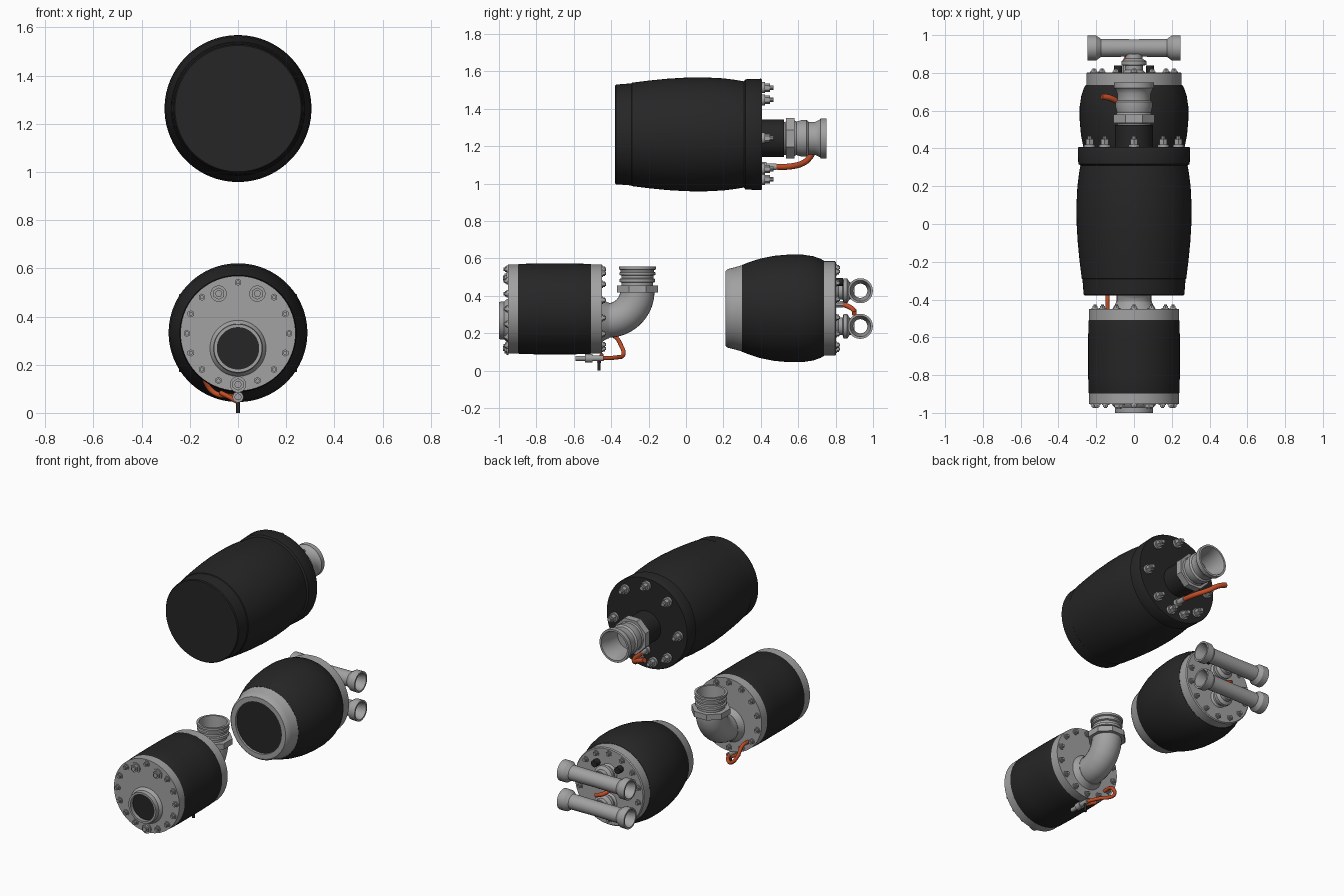
import bpy, bmesh, math
from mathutils import Vector

if "Cube" in bpy.data.objects:
    bpy.data.objects.remove(bpy.data.objects["Cube"])


def material(name, rgb):
    m = bpy.data.materials.new(name)
    m.diffuse_color = (*rgb, 1)
    m.use_nodes = True
    m.node_tree.nodes["Principled BSDF"].inputs["Base Color"].default_value = m.diffuse_color
    return m


RUBBER = material("black rubber", (0.019, 0.019, 0.019))
METAL = material("grey metal", (0.36, 0.36, 0.36))
ORANGE = material("orange hose", (0.55, 0.075, 0.02))


def finish(name, bm, mat):
    bmesh.ops.remove_doubles(bm, verts=bm.verts, dist=1e-5)
    bmesh.ops.recalc_face_normals(bm, faces=bm.faces)
    me = bpy.data.meshes.new(name)
    bm.to_mesh(me)
    bm.free()
    for p in me.polygons:
        p.use_smooth = True
    me.set_sharp_from_angle(angle=math.radians(32))
    me.materials.append(mat)
    ob = bpy.data.objects.new(name, me)
    bpy.context.collection.objects.link(ob)
    return ob


def spin(bm, profile, centre, axis="Y", segs=48):
    """Revolve (position, radius) pairs about an axis; centre holds the two other coordinates."""
    u, v = centre
    rings = []
    for t, r in profile:
        ring = []
        for i in range(segs):
            a = 2 * math.pi * (i + 0.5) / segs
            p, q = u + r * math.cos(a), v + r * math.sin(a)
            co = {"X": (t, p, q), "Y": (p, t, q), "Z": (p, q, t)}[axis]
            ring.append(bm.verts.new(co))
        rings.append(ring)
    for (a, ra), (b, rb) in zip(zip(rings, profile), zip(rings[1:], profile[1:])):
        if ra[1] == 0 and rb[1] == 0:
            continue
        for i in range(segs):
            j = (i + 1) % segs
            if ra[1] == 0:
                bm.faces.new((a[0], b[j], b[i]))
            elif rb[1] == 0:
                bm.faces.new((a[i], a[j], b[0]))
            else:
                bm.faces.new((a[i], a[j], b[j], b[i]))


def lathe(name, profile, centre, mat, axis="Y", segs=48):
    bm = bmesh.new()
    spin(bm, profile, centre, axis, segs)
    return finish(name, bm, mat)


def solid(a, b, r):
    return [(a, 0), (a, r), (b, r), (b, 0)]


def bolts(name, points, y, sign, r, length):
    """Washer, hex nut and stud at every (x, z), pointing along sign * y."""
    bm = bmesh.new()
    for p in points:
        spin(bm, solid(y - sign * 0.004, y + sign * length * 0.25, r), p, segs=16)
        spin(bm, solid(y, y + sign * length * 0.7, r * 0.75), p, segs=6)
        spin(bm, solid(y, y + sign * length, r * 0.42), p, segs=10)
    return finish(name, bm, METAL)


def ring(n, r, z, skip=(), turn=0.0):
    return [(r * math.sin(2 * math.pi * (i + turn) / n), z + r * math.cos(2 * math.pi * (i + turn) / n))
            for i in range(n) if i not in skip]


def tube(name, points, r, mat, res=6):
    """Smooth tube through the points."""
    cu = bpy.data.curves.new(name, "CURVE")
    cu.dimensions = "3D"
    cu.bevel_depth, cu.bevel_resolution, cu.use_fill_caps = r, res, True
    sp = cu.splines.new("BEZIER")
    sp.bezier_points.add(len(points) - 1)
    for bp, co in zip(sp.bezier_points, points):
        bp.co = co
        bp.handle_left_type = bp.handle_right_type = "AUTO"
    tmp = bpy.data.objects.new(name + " guide", cu)
    bpy.context.collection.objects.link(tmp)
    bpy.context.view_layer.update()
    bm = bmesh.new()
    bm.from_mesh(tmp.to_mesh())
    tmp.to_mesh_clear()
    bpy.data.objects.remove(tmp)
    return finish(name, bm, mat)


# ---- Large upper plug ----
ZA, ZP = 1.263, 1.242
lathe("large_plug_body", [(-.379, 0), (-.379, .262), (-.373, .267), (-.292, .273), (-.288, .277),
      (-.2, .288), (-.1, .298), (0, .304), (.1, .305), (.2, .3), (.27, .291), (.31, .284),
      (.317, .295), (.4, .298), (.407, .294), (.407, 0)], (0, ZA), RUBBER, segs=72)
lathe("large_plug_neck", solid(.4, .525, .1), (0, ZP), RUBBER)
lathe("large_plug_coupling", [(.515, 0), (.515, .088), (.53, .088), (.54, .095), (.58, .095),
      (.59, .09), (.62, .098), (.645, .098), (.655, .088), (.69, .088), (.715, .1), (.72, .107),
      (.75, .107), (.75, .094), (.69, .08), (.6, .08), (.6, 0)], (0, ZP), METAL)
lathe("large_plug_coupling_nut", solid(.535, .58, .118), (0, ZP), METAL, segs=8)
bolts("large_plug_bolts", [(x * s, ZA + z) for s in (1, -1) for x, z in
      ((.155, .185), (.235, -.02), (.155, -.185), (.05, -.24))] + [(0, ZA + .25)],
      .407, 1, .03, .06)
lathe("large_plug_hose_fitting", [(.4, 0), (.4, .026), (.43, .026), (.43, .018), (.485, .018), (.485, 0)],
      (0, 1.09), METAL, segs=12)
tube("large_plug_hose", [(0, .47, 1.09), (-.02, .56, 1.092), (-.07, .63, 1.112),
     (-.12, .665, 1.145), (-.17, .675, 1.165)], .016, ORANGE)

# ---- Small front plug ----
ZB, ZN = .33, .268
lathe("front_plug_sleeve", [(-.9, 0), (-.9, .238), (-.89, .241), (-.8, .243), (-.6, .243),
      (-.515, .241), (-.505, .238), (-.505, 0)], (0, ZB), RUBBER, segs=64)
for label, a, b in (("front", -.953, -.897), ("rear", -.507, -.449)):
    lathe("front_plug_" + label + "_flange", solid(a, b, .239), (0, ZB), METAL, segs=64)
lathe("front_plug_inlet", [(-.95, .118), (-.962, .112), (-.972, .102), (-1, .1), (-1, .086),
      (-.95, .086), (-.95, .118)], (0, ZN), METAL)
lathe("front_plug_inlet_core", solid(-.976, -.95, .087), (0, ZN), RUBBER)
bolts("front_plug_front_bolts", ring(16, .212, ZB, (1, 15, 8)), -.953, -1, .02, .022)
bolts("front_plug_large_nuts", [(-.08, .495), (.08, .495), (0, .118)], -.953, -1, .034, .026)
bolts("front_plug_rear_bolts", ring(14, .212, ZB), -.449, 1, .02, .022)

# elbow outlet turning upward
lathe("elbow_root", [(-.45, 0), (-.45, .115), (-.425, .1), (-.41, .094), (-.41, 0)], (0, ZN), METAL)
arc = [(0, -.42 + .16 * math.sin(i * math.pi / 12), .428 - .16 * math.cos(i * math.pi / 12)) for i in range(7)]
tube("elbow_pipe", [(0, -.45, ZN)] + arc + [(0, -.26, .44)], .092, METAL, 12)
lathe("elbow_nut", solid(.418, .456, .119), (0, -.26), METAL, "Z", 8)
lathe("elbow_outlet", [(.44, 0), (.44, .085), (.47, .085), (.474, .095), (.49, .095), (.494, .086),
      (.508, .086), (.512, .097), (.524, .097), (.528, .09), (.538, .09), (.542, .099), (.556, .099),
      (.556, .085), (.48, .08), (.48, 0)], (0, -.26), METAL, "Z")

# inflation hose with fitting and valve tip
lathe("front_plug_hose_fitting", [(-.592, 0), (-.592, .014), (-.54, .014), (-.54, .023), (-.5, .023),
      (-.5, .016), (-.44, .016), (-.44, 0)], (0, .066), METAL, segs=12)
tube("front_plug_hose", [(-.14, -.45, .19), (-.14, -.385, .185), (-.135, -.345, .13),
     (-.1, -.335, .085), (-.04, -.38, .07), (0, -.45, .066)], .011, ORANGE)
tube("front_plug_hose_tail", [(-.075, -.45, .085), (-.04, -.46, .068), (0, -.465, .045)], .01, ORANGE)
lathe("valve_tip", solid(0, .055, .009), (0, -.465), RUBBER, "Z", 12)

# ---- Barrel shaped rear plug ----
ZC = .333
lathe("rear_plug_body", [(.3, 0), (.3, .232), (.34, .248), (.4, .267), (.47, .281), (.55, .288),
      (.62, .288), (.68, .279), (.72, .265), (.737, .255), (.737, 0)], (0, ZC), RUBBER, segs=72)
lathe("rear_plug_collar", [(.24, .165), (.212, .168), (.212, .2), (.222, .21), (.25, .217),
      (.303, .232), (.303, .165), (.24, .165)], (0, ZC), METAL, segs=64)
lathe("rear_plug_core", solid(.225, .31, .167), (0, ZC), RUBBER, segs=64)
lathe("rear_plug_flange", [(.73, 0), (.73, .253), (.797, .253), (.803, .247), (.803, 0)], (0, ZC), METAL, segs=64)
bolts("rear_plug_bolts", ring(14, .218, ZC), .803, 1, .02, .02)
half = [(.245, .067), (.2, .066), (.175, .048), (0, .046)]
outer = [(-x, r) for x, r in half] + [(x, r) for x, r in reversed(half[:-1])]
inner = [(.245, .056), (.18, .038), (-.18, .038), (-.245, .056)]
for label, z in (("upper", .427), ("lower", .237)):
    lathe(label + "_cross_pipe", outer + inner + outer[:1], (.932, z), METAL, "X", 32)
    lathe(label + "_pipe_stem", [(.8, 0), (.8, .06), (.815, .048), (.838, .048), (.842, .066),
          (.862, .066), (.875, .046), (.9, .044), (.9, 0)], (0, z), METAL, segs=32)

# small valves and hose between the cross pipes
for s in (1, -1):
    lathe("valve_knob", solid(.8, .84, .022), (.085 * s, .475), RUBBER, segs=16)
lathe("rear_plug_hose_fitting", solid(.8, .84, .018), (-.05, .355), METAL, segs=8)
tube("rear_plug_hose", [(-.05, .83, .355), (-.045, .865, .345), (-.02, .895, .325), (.03, .9, .305)], .013, ORANGE)
